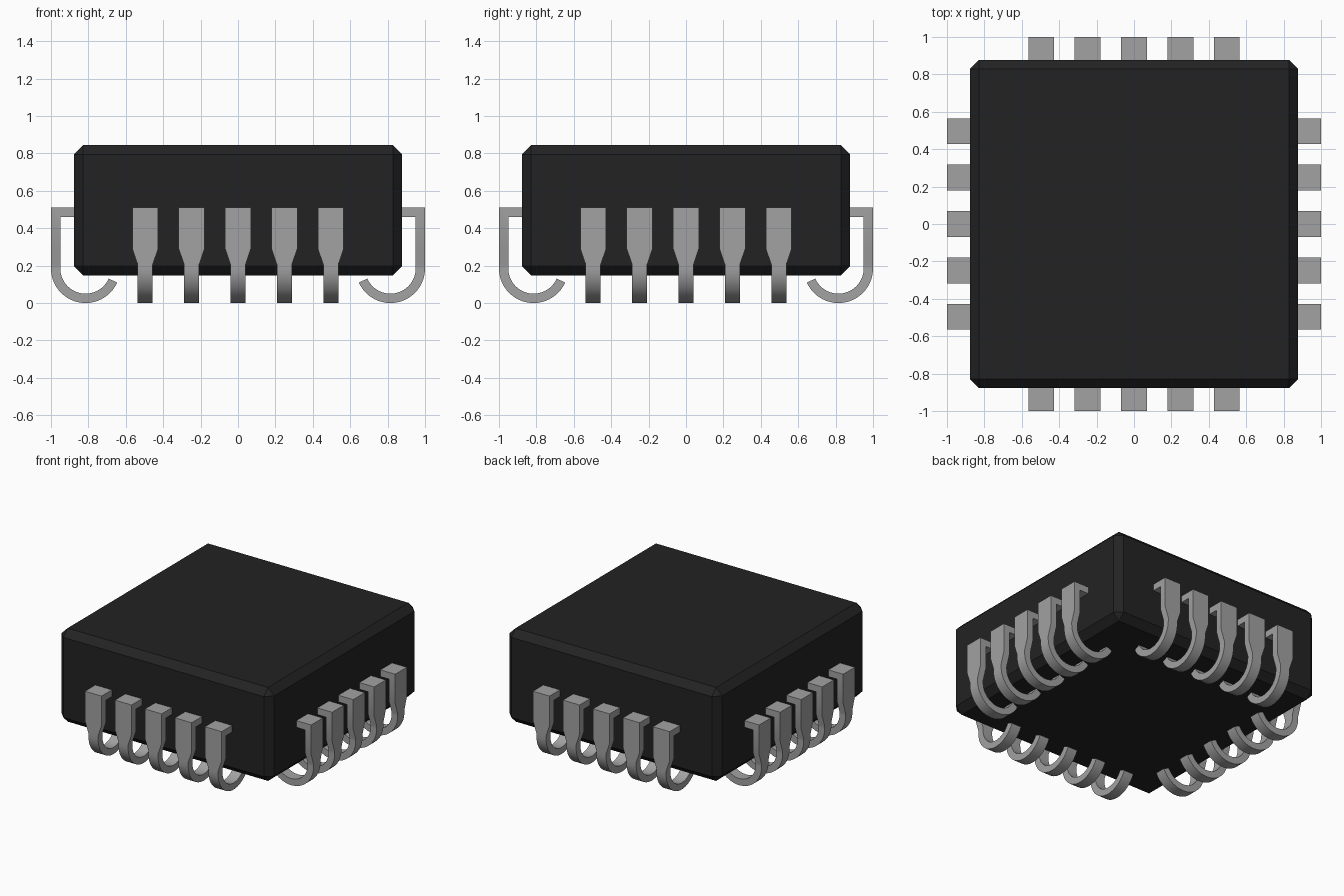
import bpy, bmesh, math

cube = bpy.data.objects.get("Cube")
if cube:
    bpy.data.objects.remove(cube, do_unlink=True)


def material(name, rgb, roughness):
    m = bpy.data.materials.new(name)
    m.use_nodes = True
    m.diffuse_color = (*rgb, 1)
    bsdf = m.node_tree.nodes["Principled BSDF"]
    bsdf.inputs["Base Color"].default_value = (*rgb, 1)
    bsdf.inputs["Roughness"].default_value = roughness
    return m


black = material("black_plastic", (0.0165, 0.0165, 0.0165), 0.6)
grey = material("grey_metal", (0.36, 0.36, 0.36), 0.4)


def add(name, mesh, mat=None):
    if mat:
        mesh.materials.append(mat)
    ob = bpy.data.objects.new(name, mesh)
    bpy.context.collection.objects.link(ob)
    return ob


# Chamfered package body
BOTTOM, TOP, HALF = 0.147, 0.845, 0.878
bm = bmesh.new()
bmesh.ops.create_cube(bm, size=1)
for v in bm.verts:
    v.co = (v.co.x * 2 * HALF, v.co.y * 2 * HALF,
            TOP if v.co.z > 0 else BOTTOM)
bmesh.ops.bevel(bm, geom=bm.edges[:], offset=0.05, segments=1,
                profile=0.5, affect='EDGES')
mesh = bpy.data.meshes.new("package_body")
bm.to_mesh(mesh)
bm.free()
add("package_body", mesh, black)

# J-shaped lead: (outer point, inner point, half width) along its length
WIDE, NARROW, THICK, R = 0.069, 0.04, 0.05, 0.185
CX = 1 - R
sections = [((0.87, 0.51), (0.87, 0.46), WIDE),
            ((1.0, 0.51), (1 - THICK, 0.46), WIDE),
            ((1.0, 0.29), (1 - THICK, 0.29), WIDE),
            ((1.0, 0.205), (1 - THICK, 0.205), NARROW)]
STEPS = 24
for i in range(STEPS + 1):
    a = -math.radians(156) * i / STEPS
    c, s = math.cos(a), math.sin(a)
    sections.append(((CX + R * c, R + R * s),
                     (CX + (R - THICK) * c, R + (R - THICK) * s), NARROW))

bm = bmesh.new()
rings = []
for (ox, oz), (ix, iz), w in sections:
    rings.append([bm.verts.new(p) for p in
                  ((ox, -w, oz), (ox, w, oz), (ix, w, iz), (ix, -w, iz))])
for a, b in zip(rings, rings[1:]):
    for k in range(4):
        n = (k + 1) % 4
        bm.faces.new((a[k], a[n], b[n], b[k]))
bm.faces.new(rings[0])
bm.faces.new(rings[-1][::-1])
bmesh.ops.recalc_face_normals(bm, faces=bm.faces[:])
lead_mesh = bpy.data.meshes.new("lead")
bm.to_mesh(lead_mesh)
bm.free()
lead_mesh.materials.append(grey)

# Five leads on each of the four sides, sharing one mesh
PITCH = 0.248
first = None
for k, side in enumerate(("left", "back", "right", "front")):
    turn = k * math.pi / 2
    for i in range(5):
        ob = add(f"{side}_lead_{i + 1}", lead_mesh)
        t = (i - 2) * PITCH
        ob.location = (-t * math.sin(turn), t * math.cos(turn), 0)
        ob.rotation_euler.z = turn
        first = first or ob

bpy.ops.object.select_all(action='DESELECT')
first.select_set(True)
bpy.context.view_layer.objects.active = first
bpy.ops.object.shade_smooth_by_angle(angle=math.radians(30))
